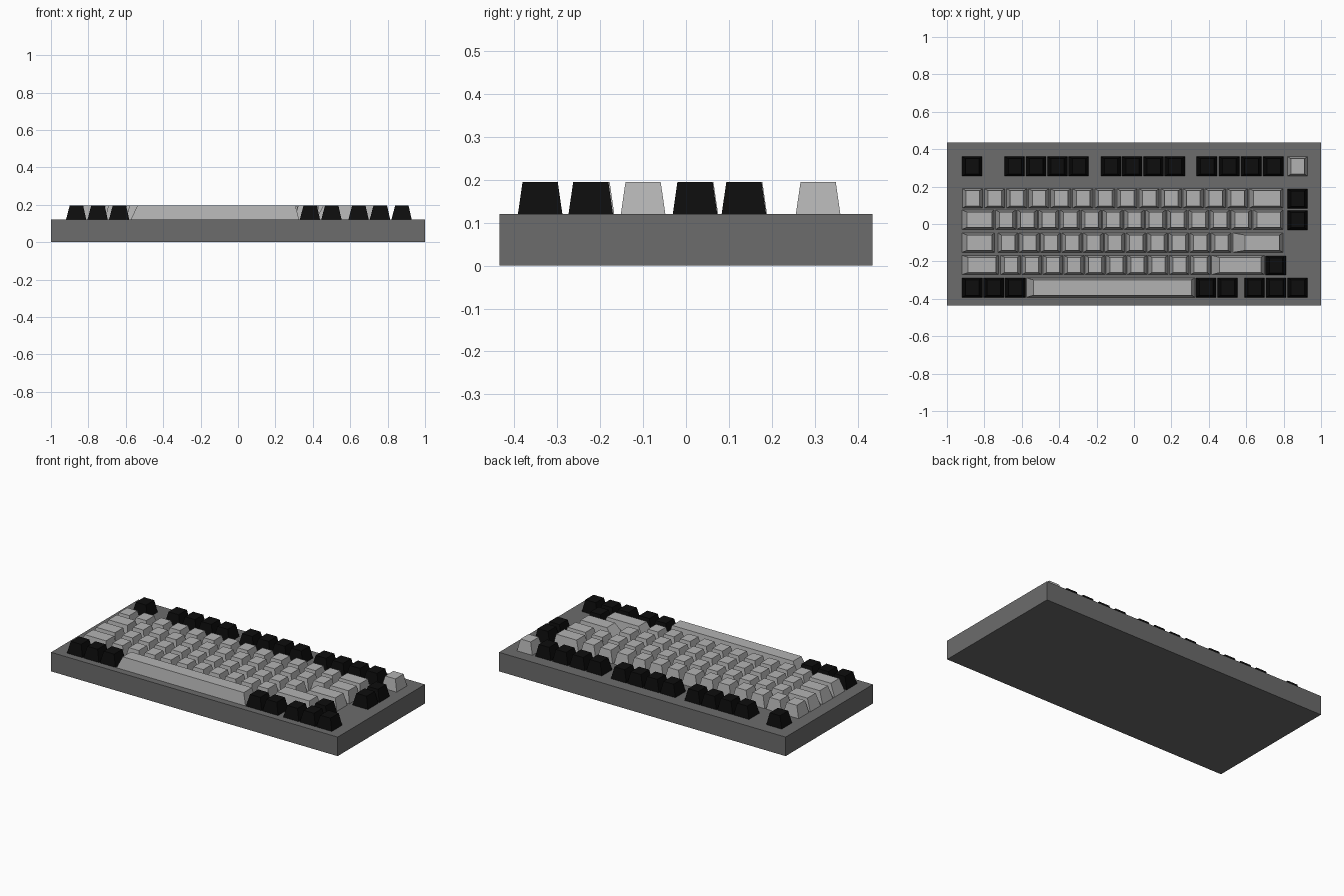
import bpy, bmesh

if "Cube" in bpy.data.objects:
    bpy.data.objects.remove(bpy.data.objects["Cube"])

Z0, Z1 = 0.119, 0.195      # keycap base and top heights
DEPTH = 0.104              # keycap depth front to back


def material(name, v):
    m = bpy.data.materials.new(name)
    m.diffuse_color = (v, v, v, 1)
    m.use_nodes = True
    m.node_tree.nodes["Principled BSDF"].inputs["Base Color"].default_value = m.diffuse_color
    return m


CASE = material("case_grey", 0.15)
LIGHT = material("light_key", 0.45)
DARK = material("dark_key", 0.004)


def frustum(name, x0, x1, y0, y1, z0, z1, mat, il=0.0, ir=0.0, iy=0.0):
    """Box whose top is inset by il (left), ir (right) and iy (front, back)."""
    bm = bmesh.new()
    bmesh.ops.create_cube(bm, size=1)
    for v in bm.verts:
        top = v.co.z > 0
        left, front = v.co.x < 0, v.co.y < 0
        dx, dy = ((il if left else -ir), (iy if front else -iy)) if top else (0, 0)
        v.co = ((x0 if left else x1) + dx, (y0 if front else y1) + dy, z1 if top else z0)
    me = bpy.data.meshes.new(name)
    bm.to_mesh(me)
    bm.free()
    me.materials.append(mat)
    ob = bpy.data.objects.new(name, me)
    bpy.context.collection.objects.link(ob)
    return ob


def key(name, x0, x1, y, mat, il=0.02, ir=0.017):
    frustum(name, x0, x1, y - DEPTH / 2, y + DEPTH / 2, Z0, Z1, mat, il, ir, 0.011)


def run(name, x, y, count, pitch, mat, gap=0.006):
    """Row of equal keys starting at left edge x."""
    for i in range(count):
        key(f"{name}_{i + 1}", x + i * pitch, x + (i + 1) * pitch - gap, y, mat)


# Case
frustum("case", -1, 1, -0.435, 0.435, 0, 0.12, CASE)

# Function row
FY = 0.308
run("escape_key", -0.92, FY, 1, 0.114, DARK)
for g, x in enumerate((-0.692, -0.178)):
    run(f"function_group_{g + 1}", x, FY, 4, 0.114, DARK)
run("function_group_3", 0.335, FY, 4, 0.1185, DARK, 0.009)
run("corner_key", 0.820, FY, 1, 0.114, LIGHT)

# Number row
run("number_key", -0.918, 0.137, 13, 0.118, LIGHT, 0.009)
key("backspace_key", 0.615, 0.797, 0.137, LIGHT, 0.024, 0.015)

# Upper letter row
key("tab_key", -0.92, -0.748, 0.023, LIGHT, 0.028, 0.012)
run("upper_letter_key", -0.740, 0.023, 12, 0.1145, LIGHT)
key("backslash_key", 0.635, 0.797, 0.023, LIGHT, 0.022, 0.014)

# Home letter row
key("caps_key", -0.92, -0.746, -0.100, LIGHT, 0.028, 0.014)
run("home_letter_key", -0.728, -0.100, 11, 0.114, LIGHT)
key("enter_key", 0.528, 0.797, -0.100, LIGHT, 0.066, 0.02)

# Lower letter row
key("left_shift_key", -0.92, -0.725, -0.219, LIGHT, 0.033, 0.014)
run("lower_letter_key", -0.713, -0.219, 10, 0.1127, LIGHT)
key("right_shift_key", 0.414, 0.697, -0.219, LIGHT, 0.042, 0.018)

# Bottom row
BY = -0.340
run("left_modifier_key", -0.92, BY, 3, 0.115, DARK)
key("space_bar", -0.574, 0.327, BY, LIGHT, 0.036, 0.02)
run("right_modifier_key", 0.330, BY, 2, 0.115, DARK)

# Arrow keys and side keys
run("arrow_key", 0.590, BY, 3, 0.115, DARK)
run("up_arrow_key", 0.704, -0.222, 1, 0.114, DARK)
run("side_key_upper", 0.820, 0.135, 1, 0.114, DARK)
run("side_key_lower", 0.820, 0.021, 1, 0.114, DARK)
